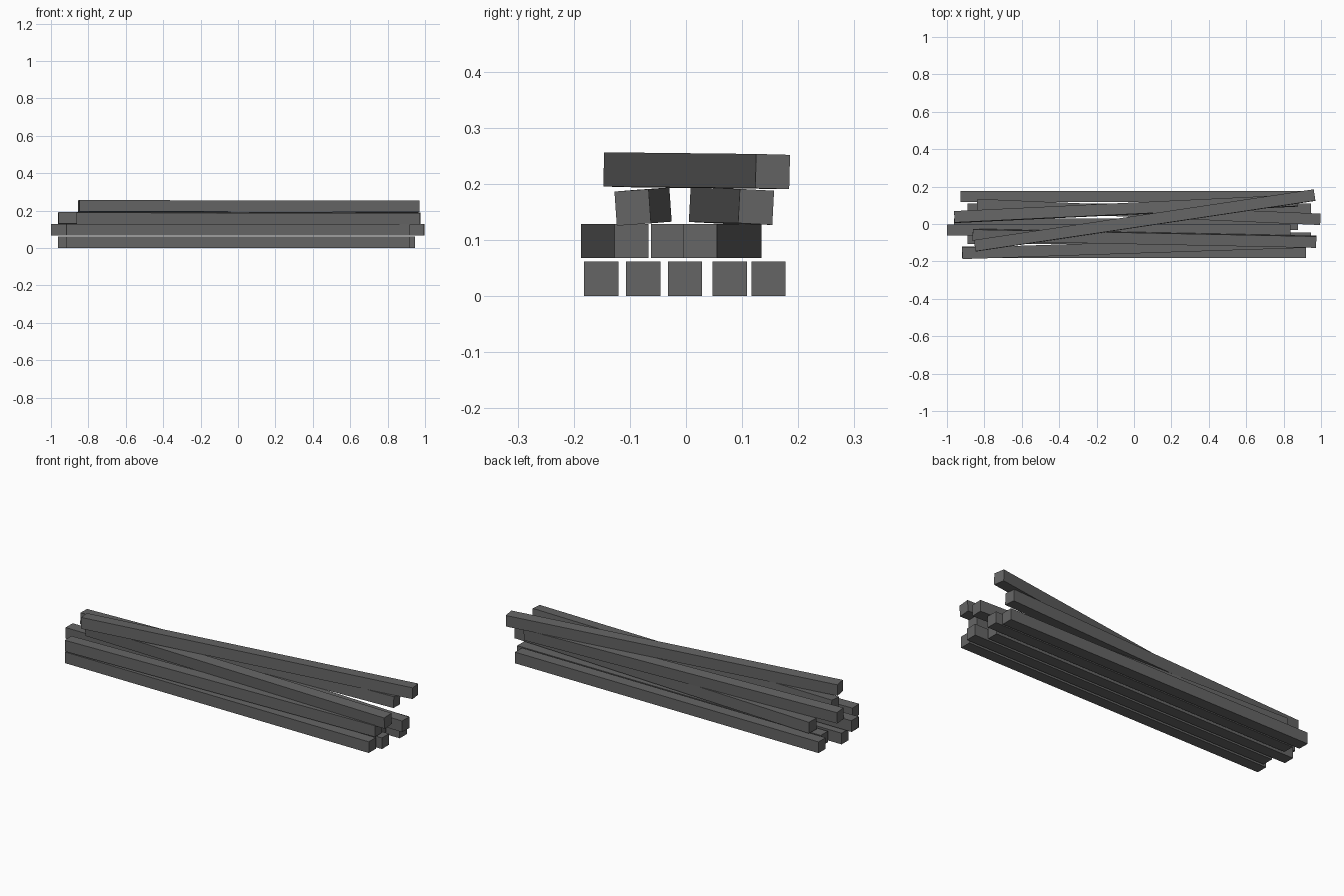
import bpy
import bmesh
from math import radians
from mathutils import Matrix, Vector

cube = bpy.data.objects.get("Cube")
if cube:
    bpy.data.objects.remove(cube, do_unlink=True)

SIZE = 0.061     # beam thickness
LENGTH = 1.837   # beam length

# Single dark grey material
grey = bpy.data.materials.new("dark_grey")
grey.use_nodes = True
colour = (0.13, 0.13, 0.13, 1)
grey.diffuse_color = colour
bsdf = next(n for n in grey.node_tree.nodes if n.type == "BSDF_PRINCIPLED")
bsdf.inputs["Base Color"].default_value = colour


def beam(name, x, y_right, y_left, z_right, z_left, roll=0):
    """Square beam centred on x, running between the given end heights and depths."""
    run = Vector((LENGTH, y_left - y_right, z_left - z_right))
    turn = run.to_track_quat("X", "Z").to_matrix().to_4x4()
    centre = Vector((x, (y_right + y_left) / 2, (z_right + z_left) / 2))
    bm = bmesh.new()
    bmesh.ops.create_cube(bm, size=1)
    bm.transform(turn @ Matrix.Rotation(radians(roll), 4, "X")
                 @ Matrix.Diagonal((LENGTH, SIZE, SIZE, 1)))
    mesh = bpy.data.meshes.new(name)
    bm.to_mesh(mesh)
    bm.free()
    mesh.materials.append(grey)
    obj = bpy.data.objects.new(name, mesh)
    obj.location = centre
    bpy.context.collection.objects.link(obj)


# Bottom layer: five parallel beams
bottom = [(0, -0.151), (0.027, -0.076), (-0.043, -0.002), (0.027, 0.078), (-0.008, 0.147)]
for i, (x, y) in enumerate(bottom, 1):
    beam(f"bottom_beam_{i}", x, y, y, 0.031, 0.031)

# Second layer: one straight beam between two skewed ones
beam("second_beam_front", 0, -0.157, -0.097, 0.098, 0.098)
beam("second_beam_middle", -0.081, -0.032, -0.032, 0.098, 0.098)
beam("second_beam_back", 0.079, 0.104, 0.025, 0.098, 0.098)

# Third layer: two beams leaning inwards
beam("third_beam_front", 0.056, -0.058, -0.095, 0.161, 0.158, 4)
beam("third_beam_back", -0.043, 0.037, 0.125, 0.161, 0.159, -3)

# Top beam lying diagonally; its skew shortens the span along x
SPAN_END = 0.118
beam("top_beam", 0.057, -SPAN_END, SPAN_END + 0.038, 0.225, 0.222, -1.5)
